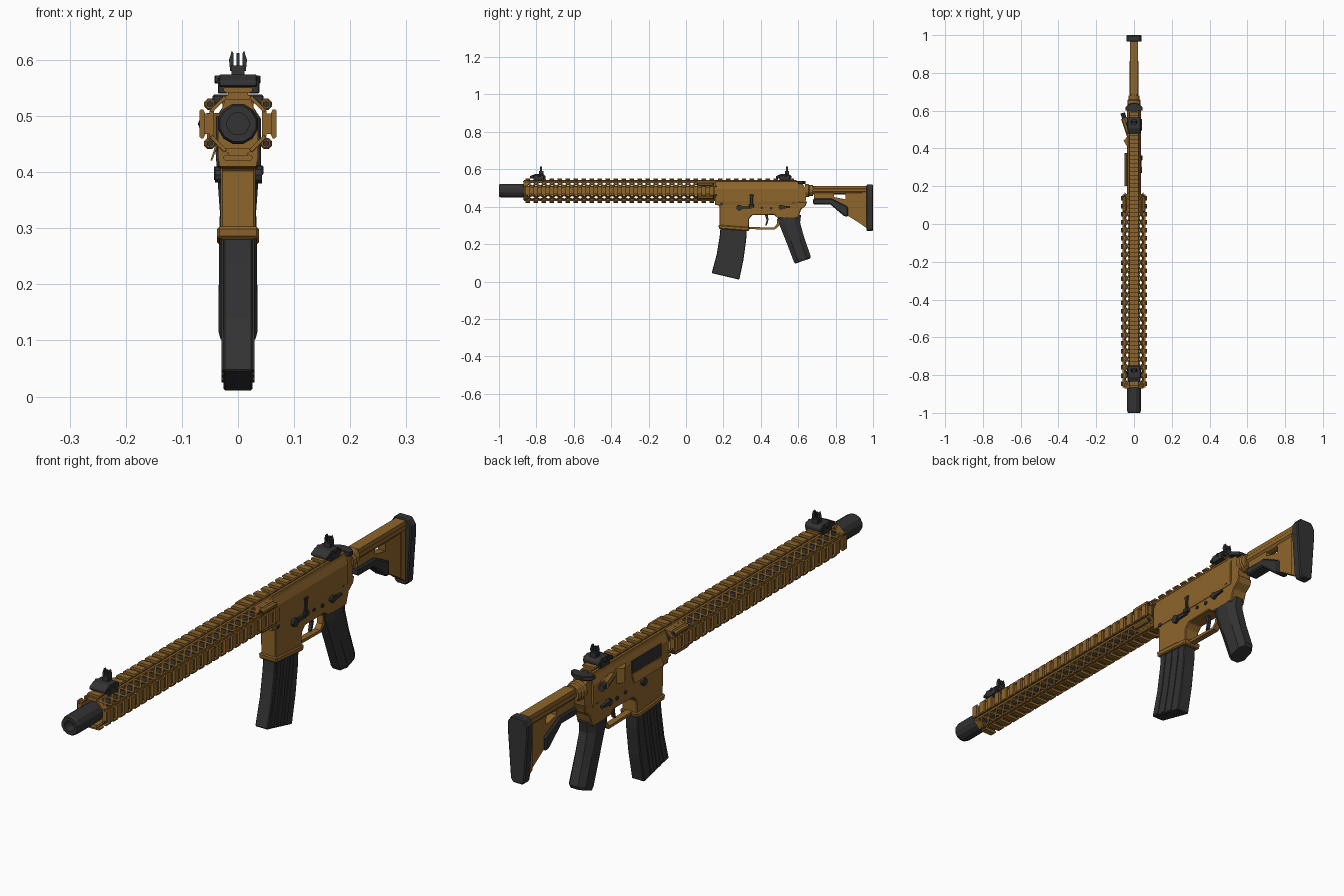
import bpy, bmesh, math
from mathutils import Vector

if "Cube" in bpy.data.objects:
    bpy.data.objects.remove(bpy.data.objects["Cube"])

def material(name, c):
    m = bpy.data.materials.new(name)
    m.diffuse_color = (*c, 1)
    m.use_nodes = True
    m.node_tree.nodes["Principled BSDF"].inputs["Base Color"].default_value = m.diffuse_color
    return m

TAN = material("tan", (0.27, 0.13, 0.025))
DARK = material("dark", (0.033, 0.033, 0.034))
CZ = 0.486  # bore height

# Each piece is a list of rings that get lofted and capped
def build(name, mat, pieces, bevel=0):
    bm = bmesh.new()
    for rings in pieces:
        vs = [[bm.verts.new(p) for p in r] for r in rings]
        n = len(vs[0])
        for a, b in zip(vs, vs[1:]):
            for i in range(n):
                bm.faces.new((a[i], a[(i + 1) % n], b[(i + 1) % n], b[i]))
        bm.faces.new(vs[0][::-1])
        bm.faces.new(vs[-1])
    bmesh.ops.recalc_face_normals(bm, faces=bm.faces)
    me = bpy.data.meshes.new(name)
    bm.to_mesh(me)
    bm.free()
    me.materials.append(mat)
    ob = bpy.data.objects.new(name, me)
    bpy.context.collection.objects.link(ob)
    if bevel:
        md = ob.modifiers.new("bevel", 'BEVEL')
        md.width, md.segments, md.limit_method = bevel, 1, 'ANGLE'
        md.angle_limit = math.radians(40)
    return ob

def along_x(pts, x0, x1):
    return [[(x, y, z) for y, z in pts] for x in (x0, x1)]

def along_y(pts, y0, y1):
    return [[(x, y, z) for x, z in pts] for y in (y0, y1)]

def box(x0, x1, y0, y1, z0, z1):
    return along_x([(y0, z0), (y1, z0), (y1, z1), (y0, z1)], x0, x1)

def lathe_y(prof, n, x=0, z=CZ):
    return [[(x + r * math.cos((i + .5) * math.tau / n), y, z + r * math.sin((i + .5) * math.tau / n))
             for i in range(n)] for y, r in prof]

def pin(y, z, r, x0, x1, n=10):
    return along_x([(y + r * math.cos(i * math.tau / n), z + r * math.sin(i * math.tau / n))
                    for i in range(n)], x0, x1)

def mirrored(half):
    return half + [(-u, v) for u, v in reversed(half)]

def turn(k, u, v):  # quarter turns about the bore
    c, s = [(1, 0), (0, 1), (-1, 0), (0, -1)][k]
    return (u * c + v * s, CZ - u * s + v * c)

# Muzzle device and barrel
build("muzzle_device", DARK, [lathe_y([(-.85, .037), (-.99, .037), (-1, .033), (-1, .02), (-.96, .02)], 12)])
build("barrel", DARK, [lathe_y([(-.88, .02), (.17, .02)], 12)])

# Handguard: four rails with teeth joined by crossed struts
Y0, N, PITCH = -.865, 24, .0427
strip = mirrored([(.025, .043), (.025, .05), (.018, .051), (.018, .056)])
tooth = mirrored([(.018, .05), (.018, .054), (.026, .058), (.026, .062), (.023, .065)])
strips, teeth, struts = [], [], []
for k in range(4):
    grow = .004 if k % 2 else 0
    move = lambda pts: [turn(k, u, v + (grow if v > .052 else 0)) for u, v in pts]
    strips.append(along_y(move(strip), Y0, .155))
    for i in range(N):
        y = Y0 + i * PITCH
        teeth.append(along_y(move(tooth), y + .008, y + .032))
        for ya, yb in ((y, y + PITCH), (y + PITCH, y)):
            rings = []
            for (u, v), yy in (((.023, .049), ya), ((.049, .023), yb)):
                ring = []
                for dy, dn in ((-.006, -.003), (.006, -.003), (.006, .003), (-.006, .003)):
                    x, z = turn(k, u + dn * .7, v + dn * .7)
                    ring.append((x, yy + dy, z))
                rings.append(ring)
            struts.append(rings)
build("handguard_rails", TAN, strips)
build("handguard_rail_teeth", TAN, teeth)
build("handguard_lattice", TAN, struts)
# end collar ring built from diagonal plates, plus the solid rear collar
plates = []
for k in range(4):
    for y0, y1 in ((-.87, -.845), (.06, .158)):
        plates.append(along_y([turn(k, *p) for p in ((.024, .051), (.051, .024), (.046, .02), (.02, .046))], y0, y1))
build("handguard_end_collars", TAN, plates)
corners = [(sx * .05, CZ + sz * .035) for sx in (1, -1) for sz in (1, -1)]
build("clamp_bosses", TAN, [lathe_y([(.065, .008), (.07, .011), (.14, .011), (.145, .008)], 8, *c) for c in corners])
build("clamp_screws", DARK, [lathe_y([(.06, .006), (.15, .006)], 6, *c) for c in corners])

# Upper receiver with top rail
build("upper_receiver", TAN, [
    along_y(mirrored([(.033, .41), (.036, .43), (.036, .495), (.026, .52), (.022, .535)]), .155, .6),
    along_x([(.6, .41), (.64, .43), (.645, .49), (.625, .52), (.6, .525)], -.028, .028)])
build("receiver_rail", TAN, [along_y([turn(0, u, v) for u, v in strip], .155, .59)] +
      [along_y([turn(0, u, v) for u, v in tooth], .17 + i * .0427, .194 + i * .0427) for i in range(10)])
build("ejection_port", DARK, [box(-.039, -.03, .2, .375, .455, .5)])
build("port_cover", TAN, [[[(x, y, z) for x, z in ((-.036, .449), (-.046, .42), (-.049, .421), (-.039, .452))]
                           for y in (.2, .375)]])
build("case_deflector", TAN, [[[(-.03, .4, z), (-.055, .44, z), (-.03, .47, z)] for z in (.45, .505)]])

# Forward assist, angled off the side away from the lever side
def slanted(a, b, r0, r1, n=8):
    a, b = Vector(a), Vector(b)
    d = (b - a).normalized()
    side, up = d.cross(Vector((0, 0, 1))), Vector((0, 0, 1))
    return [[c + side * r * math.cos(i * math.tau / n) + up * r * math.sin(i * math.tau / n)
             for i in range(n)] for c, r in ((a, r0), (b, r1))]
build("forward_assist_housing", TAN, [slanted((-.022, .47, CZ), (-.052, .56, CZ), .017, .017)])
build("forward_assist_button", DARK, [slanted((-.05, .555, CZ), (-.06, .588, CZ), .012, .012)])
build("charging_handle", DARK, [box(-.012, .012, .56, .64, .522, .538),
      [[(x, y, z) for x, y in ((-.045, .6), (.045, .6), (.045, .62), (.02, .638), (-.02, .638), (-.045, .62))]
       for z in (.522, .538)]], .002)

# Lower receiver, magazine well and trigger guard
build("lower_receiver", TAN, [along_x([(.16, .425), (.16, .41), (.178, .405), (.18, .28), (.335, .275), (.337, .335),
      (.355, .355), (.47, .357), (.49, .34), (.6, .34), (.615, .385), (.64, .405), (.648, .43), (.63, .425)],
      -.031, .031)], .003)
build("magazine_well_lip", TAN, [along_x([(.174, .303), (.176, .282), (.336, .27), (.342, .29)], -.037, .037)], .004)
build("trigger_guard", TAN, [along_x([(.33, .292), (.33, .28), (.475, .278), (.5, .3), (.5, .335), (.488, .335),
                                      (.485, .305), (.47, .288)], -.012, .012)])
build("trigger", DARK, [along_x([(.42, .36), (.437, .36), (.441, .33), (.433, .302), (.423, .297), (.431, .33)], -.006, .006)])

# Small controls
build("receiver_pins", DARK, [pin(y, z, r, -.035, .035) for y, z, r in
      ((.455, .392, .008), (.405, .395, .007), (.575, .425, .009), (.19, .415, .009))])
build("bolt_catch", DARK, [along_x([(.343, .4), (.357, .4), (.357, .44), (.362, .465), (.34, .465), (.343, .44)], .03, .041),
                           box(.03, .045, .337, .363, .395, .412)], .002)
build("magazine_catch", DARK, [pin(.285, .395, .016, .03, .043), along_x([(.285, .387), (.35, .389), (.35, .402), (.285, .404)], .03, .039),
                               pin(.3, .395, .014, -.041, -.03)])
build("fire_selector", DARK, sum([[pin(.508, .398, .013, s * .028, s * .043),
      along_x([(.508, .389), (.557, .394), (.557, .402), (.508, .407)], s * .034, s * .043)] for s in (1, -1)], []))

# Curved magazine with side ribs
def curved(path, w):
    return [[(-w, a, z0), (w, a, z0), (w, b, z1), (-w, b, z1)] for a, z0, b, z1 in path]
build("magazine", DARK, [curved([(.186, .31, .325, .31), (.18, .24, .322, .225), (.163, .14, .307, .115),
                                 (.137, .045, .285, .01)], .026)], .003)
build("magazine_ribs", DARK, [curved([(.186 + t, .3, .206 + t, .3), (.18 + t, .235, .2 + t, .233), (.163 + t, .137, .183 + t, .133),
      (.14 + t, .05 - t * .24, .16 + t, .046 - t * .24)], .029) for t in (.012, .05, .088)])

# Pistol grip: octagonal sections swept down and back
def grip_ring(y0, z0, y1, z1, w):
    return [(x * w, y0 + (y1 - y0) * t, z0 + (z1 - z0) * t) for x, t in
            ((-.5, 0), (.5, 0), (1, .25), (1, .75), (.5, 1), (-.5, 1), (-1, .75), (-1, .25))]
build("pistol_grip", DARK, [[grip_ring(.485, .36, .615, .355, .03), grip_ring(.497, .31, .61, .315, .033),
      grip_ring(.535, .215, .632, .235, .034), grip_ring(.575, .11, .667, .135, .035), grip_ring(.583, .095, .663, .123, .031)]])

# Stock
build("receiver_end_nut", TAN, [lathe_y([(.635, .036), (.655, .036), (.66, .031), (.68, .031)], 12)])
build("stock_tube", TAN, [lathe_y([(.66, .023), (.975, .023)], 10, 0, .488),
                          box(-.021, .021, .685, .972, .484, .512)])
build("stock_frame", TAN, [box(-.016, .016, .685, .79, .437, .475),
      along_x([(.77, .445), (.79, .452), (.87, .436), (.87, .39), (.86, .385)], -.016, .016),
      along_x([(.85, .48), (.97, .48), (.97, .285), (.86, .355)], -.016, .016),
      along_x([(.94, .48), (.97, .48), (.97, .283), (.94, .303)], -.02, .02)])
build("stock_lever", DARK, [along_x([(.68, .443), (.78, .443), (.865, .4), (.865, .345), (.845, .35), (.77, .413), (.68, .413)],
                                    -.025, .025)], .005)
build("butt_pad", DARK, [along_y(mirrored([(.02, .27), (.029, .283), (.041, .45), (.041, .495), (.026, .518)]), .965, 1)], .004)

# Iron sights, front and rear
for name, y in (("front_sight", -.79), ("rear_sight", .525)):
    build(name + "_base", DARK, [
        along_x([(y - .045, .552), (y + .038, .552), (y + .038, .565), (y + .025, .574), (y - .02, .574), (y - .045, .562)], -.034, .034),
        box(-.036, .038, y - .025, y + .03, .54, .57), pin(y + .005, .565, .008, -.042, .04, 8)], .002)
    yp = y + .015
    parts = [box(-.012, .012, yp - .012, yp + .012, .57, .59), box(-.003, .003, yp - .004, yp + .004, .585, .612)]
    for s in (1, -1):
        parts.append([[(x, yy, z) for x, z in ((s * .008, .58), (s * .014, .58), (s * .016, .6), (s * .011, .616), (s * .008, .612))]
                      for yy in (yp - .006, yp + .006)])
    build(name + "_post", DARK, parts)
